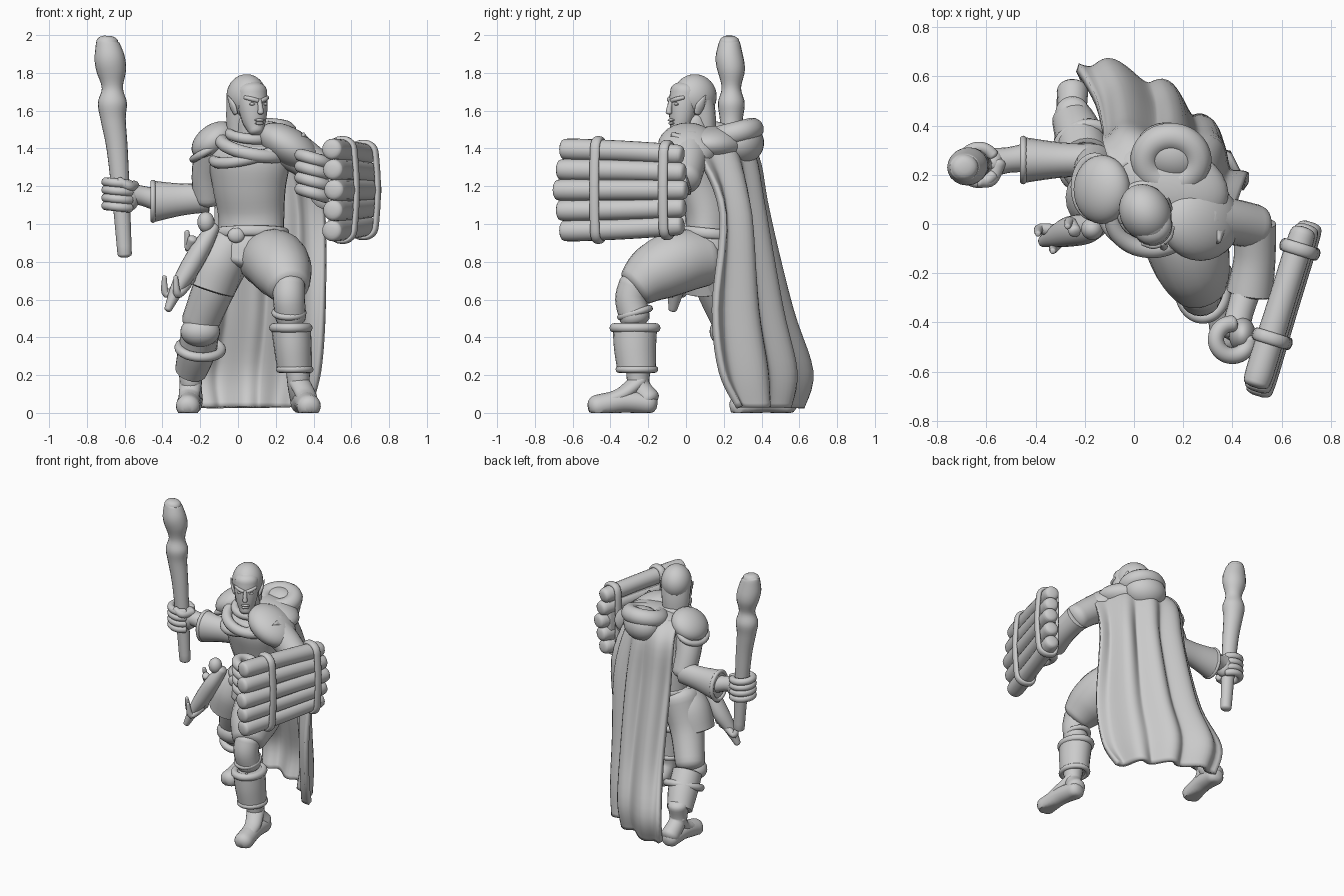
import bpy, bmesh, math
from mathutils import Vector, Matrix

cube = bpy.data.objects.get("Cube")
if cube:
    bpy.data.objects.remove(cube)

grey = bpy.data.materials.new("plain_grey")
grey.use_nodes = True
grey.diffuse_color = (.6, .6, .6, 1)
grey.node_tree.nodes["Principled BSDF"].inputs["Base Color"].default_value = (.6, .6, .6, 1)
X, Y, Z = Vector((1, 0, 0)), Vector((0, 1, 0)), Vector((0, 0, 1))
HERE = Matrix.Identity(4)


def finish(name, bm, frame=HERE):
    """Turn a bmesh into a smooth grey object standing on the floor."""
    bmesh.ops.transform(bm, matrix=frame, verts=bm.verts)
    for v in bm.verts:
        v.co.z = max(v.co.z, 0)
    bmesh.ops.recalc_face_normals(bm, faces=bm.faces)
    mesh = bpy.data.meshes.new(name)
    bm.to_mesh(mesh)
    bm.free()
    mesh.materials.append(grey)
    obj = bpy.data.objects.new(name, mesh)
    bpy.context.collection.objects.link(obj)
    bpy.ops.object.select_all(action="DESELECT")
    obj.select_set(True)
    bpy.context.view_layer.objects.active = obj
    bpy.ops.object.shade_smooth_by_angle(angle=math.radians(50))
    return obj


def spline(pts, closed, steps=5):
    """Smooth curve through points with a radius as fourth value."""
    pts = [Vector(p) for p in pts]
    n, out = len(pts), []
    pick = lambda i: pts[i % n] if closed else pts[min(max(i, 0), n - 1)]
    for i in range(n if closed else n - 1):
        a, b, c, d = (pick(i + k) for k in (-1, 0, 1, 2))
        for s in range(steps):
            t = s / steps
            out.append(b + (c - a) * t / 2 + (a * 2 - b * 5 + c * 4 - d) * t * t / 2
                       + (b * 3 - a - c * 3 + d) * t ** 3 / 2)
    return out if closed else out + [pts[-1]]


def tube(name, pts, wide=1, tall=1, ref=None, dome=.6, closed=False, frame=HERE, sides=20):
    """Sweep an oval along a smooth path, with domed ends."""
    path = spline(pts, closed)
    n = len(path)
    run = (path[-1] - path[0]).to_3d()
    ref = Vector(ref) if ref else (Y if abs(run.z) > run.length * .7 else Z)
    bm, rings = bmesh.new(), []

    def ring(centre, radius, t):
        side = t.cross(ref).normalized()
        up = side.cross(t)
        turns = [math.tau * k / sides for k in range(sides)]
        rings.append([bm.verts.new(centre + side * (math.cos(a) * radius * wide)
                                   + up * (math.sin(a) * radius * tall)) for a in turns])

    for i, p in enumerate(path):
        lo, hi = (i - 1, (i + 1) % n) if closed else (max(i - 1, 0), min(i + 1, n - 1))
        t = (path[hi] - path[lo]).to_3d().normalized()
        caps = [k * math.pi / 8 for k in (1, 2, 3)] if dome and not closed else []
        if i == 0:
            for a in reversed(caps):
                ring(p.to_3d() - t * (p.w * dome * math.sin(a)), p.w * math.cos(a), t)
        ring(p.to_3d(), p.w, t)
        if i == n - 1:
            for a in caps:
                ring(p.to_3d() + t * (p.w * dome * math.sin(a)), p.w * math.cos(a), t)
    pairs = list(zip(rings, rings[1:])) + ([(rings[-1], rings[0])] if closed else [])
    for a, b in pairs:
        for k in range(sides):
            j = (k + 1) % sides
            bm.faces.new((a[k], a[j], b[j], b[k]))
    if not closed:
        bm.faces.new(rings[0])
        bm.faces.new(rings[-1])
    return finish(name, bm, frame)


def blob(name, loc, size, turn=0, axis="Z", frame=HERE):
    bm = bmesh.new()
    bmesh.ops.create_uvsphere(bm, u_segments=28, v_segments=18, radius=1)
    place = Matrix.Translation(loc) @ Matrix.Rotation(turn, 4, axis) @ Matrix.Diagonal((*size, 1))
    return finish(name, bm, frame @ place)


def hoop(name, centre, rx, ry, r, normal=Z, span=1, start=0, **more):
    """Oval ring, or part of one, lying across the given normal."""
    normal = Vector(normal).normalized()
    turn = Z.rotation_difference(normal).to_matrix()
    arc = [math.tau * (start + span * k / 12) for k in range(12 if span == 1 else 13)]
    pts = [(*(Vector(centre) + turn @ Vector((math.cos(a) * rx, math.sin(a) * ry, 0))), r) for a in arc]
    return tube(name, pts, ref=normal, closed=span == 1, sides=12, **more)


# Torso, belt and tunic skirt
lean = (.3, .95, 0)
tube("torso", [(.07, .13, .9, .18), (.07, .13, 1.05, .18), (.06, .1, 1.2, .2),
               (.06, .08, 1.34, .22), (.06, .08, 1.42, .18), (.06, .07, 1.47, .09)], tall=.72, ref=lean)
hoop("belt", (.07, .12, .95), .185, .15, .028, (0, .1, 1), wide=.6)
blob("belt_buckle", (-.01, -.03, .94), (.045, .025, .04))
tube("tunic_skirt", [(.07, .13, .95, .18), (.07, .12, .87, .195), (.05, .11, .78, .19)], tall=.82, dome=.2)
tube("skirt_flap_right", [(-.03, .1, .91, .11), (-.1, .1, .8, .14), (-.15, .11, .66, .135)], dome=.1)
tube("neck", [(.06, .07, 1.42, .075), (.06, .04, 1.55, .065)])

# Left leg, bent forward
tube("thigh_left", [(.14, .1, .82, .15), (.2, -.04, .8, .17), (.24, -.17, .74, .155),
                    (.27, -.26, .67, .115)], dome=.35)
tube("knee_left", [(.27, -.27, .68, .085), (.27, -.29, .6, .085), (.28, -.27, .5, .08)])
hoop("knee_band_left", (.27, -.27, .53), .075, .08, .018, (0, -.3, 1))
tube("boot_shaft_left", [(.28, -.27, .46, .105), (.29, -.27, .35, .1), (.3, -.26, .23, .092)], tall=1.12, dome=.1)
hoop("boot_cuff_left", (.28, -.27, .45), .09, .11, .025)
hoop("boot_hem_left", (.3, -.26, .23), .082, .095, .018)

# Right leg, trailing behind
tube("thigh_right", [(-.04, .13, .88, .14), (-.12, .16, .68, .115), (-.2, .24, .48, .1)])
blob("kneecap_right", (-.2, .21, .43), (.105, .085, .08))
tube("boot_shaft_right", [(-.2, .27, .42, .1), (-.22, .35, .32, .1), (-.25, .43, .22, .085)], dome=.1)
hoop("boot_cuff_right", (-.2, .31, .34), .115, .1, .025, (-.1, .4, -.8))

# Ankles, feet and instep flaps
for side, ankle, heel, toe in (("left", (.32, -.25), (.34, -.2), (.375, -.47)),
                               ("right", (-.25, .45), (-.25, .54), (-.265, .28))):
    mid = Vector(heel).lerp(Vector(toe), .5)
    tube("ankle_" + side, [(*ankle, .26, .07), (*ankle, .15, .058), (*heel, .07, .064)])
    tube("foot_" + side, [(*heel, .05, .062), (*mid, .06, .062), (*toe, .035, .064)], tall=.95, dome=.8)
    tube("instep_" + side, [(*ankle, .17, .06), (*mid, .1, .056), (*mid.lerp(Vector(toe), .5), .07, .055)], tall=.7)

# Right arm, sleeve and pauldron
tube("upper_arm_right", [(-.13, .14, 1.4, .1), (-.16, .2, 1.27, .085), (-.16, .25, 1.14, .08)])
tube("sleeve_right", [(-.16, .26, 1.14, .078), (-.3, .26, 1.13, .085), (-.45, .26, 1.12, .11)], wide=.85, dome=.1)
hoop("sleeve_rim_right", (-.45, .26, 1.12), .1, .085, .014, X)
tube("wrist_right", [(-.43, .27, 1.13, .06), (-.51, .26, 1.15, .052), (-.58, .25, 1.16, .06)])
blob("pauldron_right", (-.13, .14, 1.44), (.13, .14, .085), -.65, "Y")
hoop("pauldron_rim_right", (-.16, .15, 1.39), .09, .12, .02, (-.6, 0, 1))

# Left arm reaching for the shield
tube("upper_arm_left", [(.27, .02, 1.4, .11), (.39, .01, 1.32, .095), (.49, -.01, 1.24, .09)])
tube("sleeve_left", [(.49, 0, 1.24, .088), (.49, -.14, 1.2, .085), (.47, -.28, 1.17, .095)], dome=.15)
tube("wrist_left", [(.46, -.26, 1.19, .06), (.43, -.36, 1.22, .055), (.41, -.44, 1.24, .06)])
blob("palm_left", (.44, -.45, 1.25), (.055, .07, .12))
for i in range(4):
    hoop("finger_left", (.4, -.47, 1.165 + i * .06), .07, .065, .034, (.3, 0, 1), .75, .25)
    hoop("finger_right", (-.63, .24, 1.09 + i * .042), .07, .07, .024, (.1, 0, 1), .8, .1)
tube("thumb_right", [(-.55, .25, 1.2, .03), (-.58, .18, 1.2, .026), (-.63, .17, 1.23, .02)])
blob("palm_right", (-.57, .25, 1.15), (.05, .06, .08))

# Knobbly club
tube("club", [(-.6, .24, .84, .038), (-.62, .24, 1.15, .047), (-.64, .24, 1.4, .056), (-.66, .24, 1.55, .066),
              (-.665, .24, 1.64, .077), (-.665, .24, 1.72, .056), (-.67, .24, 1.81, .078),
              (-.68, .23, 1.88, .08), (-.69, .23, 1.95, .064), (-.69, .23, 1.97, .056)], tall=.92, dome=.5)

# Log shield bound with straps
shield = Matrix.Translation((.595, -.33, 1.18)) @ Matrix.Rotation(-.3, 4, "Z")
for i in range(-2, 3):
    reach = .36 - .015 * abs(i)
    bulge = .02 * (2 - abs(i)) / 2
    tube("shield_log", [(bulge, -reach, i * .108, .054), (bulge, -reach * .8, i * .107, .058),
                        (bulge, 0, i * .103, .055), (bulge, reach * .8, i * .095, .054),
                        (bulge, reach * .95, i * .093, .048)], dome=.4, frame=shield)
for y, half in ((-.14, .27), (.24, .25)):
    corners = [(.055, half * .9), (.07, half * .6), (.078, 0), (.07, -half * .6), (.055, -half * .9), (0, -half),
               (-.055, -half * .85), (-.06, 0), (-.055, half * .85), (0, half)]
    tube("shield_strap", [(x, y, z, .026) for x, z in corners], wide=.6, ref=Y, closed=True, frame=shield)
tube("shield_backing", [(0, -.28, 0, .2), (0, .28, 0, .19)], wide=.2, dome=.1, frame=shield)

# Head, turned to the left
head = Matrix.Translation((.06, .02, 1.625)) @ Matrix.Rotation(.5, 4, "Z")
blob("skull", (0, .01, .04), (.09, .115, .112), frame=head)
tube("face", [(0, -.03, .08, .08), (0, -.04, 0, .08), (0, -.055, -.08, .064), (0, -.075, -.13, .042)],
     tall=.95, frame=head)
blob("hair_cap", (0, .03, .05), (.103, .12, .118), .25, "X", frame=head)
tube("hair_back", [(0, .05, .05, .1), (0, .07, -.06, .094), (0, .08, -.17, .08)], tall=.75, frame=head)
tube("nose", [(0, -.112, .03, .011), (0, -.123, -.01, .014), (0, -.126, -.035, .017)], frame=head)
for y, z, w in ((-.113, -.075, .03), (-.111, -.092, .026)):
    blob("lip", (0, y, z), (w, .012, .008), frame=head)
for s in (-1, 1):
    tube("brow", [(s * .012, -.113, .028, .011), (s * .04, -.103, .036, .012), (s * .068, -.075, .045, .01)], frame=head)
    blob("eye", (s * .036, -.1, .01), (.018, .012, .008), frame=head)
    tube("pointed_ear", [(s * .085, 0, -.035, .02), (s * .095, .01, 0, .026), (s * .106, .025, .035, .014),
                         (s * .112, .035, .055, .004)], wide=.5, ref=Y, frame=head)

# Mantle, crossed scarf and hood
blob("mantle_left", (.27, .01, 1.41), (.18, .16, .1), .55, "Y")
blob("mantle_back", (.14, .16, 1.42), (.25, .17, .1), -.3)
hoop("scarf_upper", (.08, .04, 1.41), .17, .15, .036, (.2, -.3, 1))
hoop("scarf_lower", (.06, .05, 1.38), .19, .15, .03, (-.25, -.25, 1))
hoop("collar", (.06, .06, 1.47), .105, .1, .028, (.1, -.2, 1))
blob("hood_sack", (.15, .29, 1.43), (.145, .12, .115), -.35)
hoop("hood_rim", (.15, .26, 1.48), .105, .095, .06, (0, -.25, 1))

# Cape with long folds, rows given as left edge, middle and right edge
rows = [(1.47, (.34, -.08), (.17, .24), (-.08, .2)), (1.36, (.39, .05), (.18, .32), (-.13, .33)),
        (1.05, (.44, .17), (.2, .37), (-.14, .39)), (.55, (.44, .13), (.19, .45), (-.17, .52)),
        (.22, (.42, .17), (.16, .52), (-.24, .65)), (.03, (.38, .27), (.14, .5), (-.22, .61))]
columns = [spline([(*row[k], row[0], 0) for row in rows], False) for k in (1, 2, 3)]
bm, grid, across = bmesh.new(), [], 48
for j, (left, mid, right) in enumerate(zip(*columns)):
    bend = mid * 2 - (left + right) / 2
    drop = j / (len(columns[0]) - 1)
    line = []
    for i in range(across + 1):
        u = i / across
        p = (left * (1 - u) ** 2 + bend * 2 * u * (1 - u) + right * u * u).to_3d()
        out = Vector((.5 - u, .7, 0)).normalized()
        fold = .03 * min(1, drop * 2.5) * math.cos(u * math.tau * 3.5 + drop)
        line.append(bm.verts.new(p + out * fold))
    grid.append(line)
for a, b in zip(grid, grid[1:]):
    for i in range(across):
        bm.faces.new((a[i], a[i + 1], b[i + 1], b[i]))
cape = finish("cape", bm)
thick = cape.modifiers.new("thickness", "SOLIDIFY")
thick.thickness, thick.offset = .035, 0

# Hooked hide pouch at the right hip
tube("hip_pouch", [(-.13, 0, .98, .04), (-.19, -.02, .88, .06), (-.26, -.03, .76, .062),
                   (-.32, -.05, .66, .045), (-.37, -.07, .55, .024)], wide=.85)
blob("pouch_knob", (-.17, -.02, 1.01), (.045, .045, .055))
for dx, dy, z in ((.06, .05, .84), (-.06, .02, .6), (0, -.05, .6), (.06, .02, .66)):
    tube("pouch_claw", [(-.27 + dx / 2, -.03, z + .08, .026), (-.32 + dx, -.04 + dy, z + .03, .022),
                        (-.33 + dx, -.06 + dy, z + .12, .012)])
